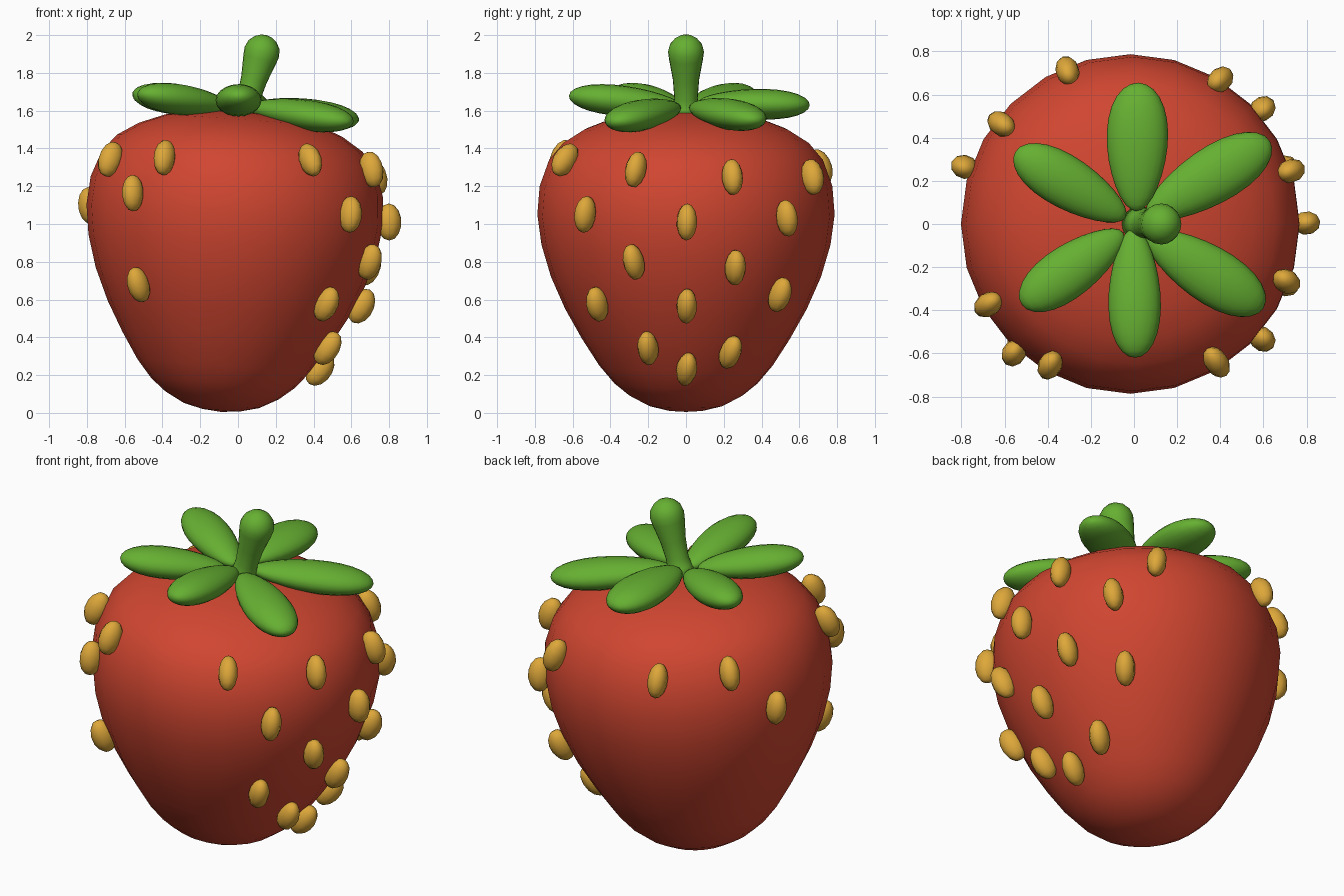
import bpy
import bmesh
import random
from math import cos, sin, radians, pi
from mathutils import Matrix, Vector
from mathutils.bvhtree import BVHTree

random.seed(4)
if "Cube" in bpy.data.objects:
    bpy.data.objects.remove(bpy.data.objects["Cube"], do_unlink=True)


def make_material(name, rgb):
    mat = bpy.data.materials.new(name)
    mat.use_nodes = True
    mat.diffuse_color = (*rgb, 1)
    bsdf = mat.node_tree.nodes["Principled BSDF"]
    bsdf.inputs["Base Color"].default_value = (*rgb, 1)
    bsdf.inputs["Roughness"].default_value = 0.6
    return mat


RED = make_material("berry red", (0.63, 0.061, 0.03))
GREEN = make_material("leaf green", (0.133, 0.434, 0.032))
GOLD = make_material("seed gold", (0.73, 0.39, 0.042))


def finish(bm, name, mat):
    """Turn a bmesh into a smooth-shaded object of one colour."""
    bmesh.ops.recalc_face_normals(bm, faces=bm.faces)
    for face in bm.faces:
        face.smooth = True
    mesh = bpy.data.meshes.new(name)
    bm.to_mesh(mesh)
    mesh.materials.append(mat)
    obj = bpy.data.objects.new(name, mesh)
    bpy.context.collection.objects.link(obj)
    return obj


def lathe(profile, sides, matrix):
    """Spin a (radius, height) profile about z, then place it."""
    bm = bmesh.new()
    verts = [bm.verts.new((r, 0, z)) for r, z in profile]
    edges = [bm.edges.new(pair) for pair in zip(verts, verts[1:])]
    bmesh.ops.spin(bm, geom=verts + edges, cent=(0, 0, 0), axis=(0, 0, 1),
                   angle=2 * pi, steps=sides)
    bmesh.ops.remove_doubles(bm, verts=bm.verts, dist=0.0005)
    bmesh.ops.recalc_face_normals(bm, faces=bm.faces)
    bmesh.ops.transform(bm, matrix=matrix, verts=bm.verts)
    return bm


def frame(origin, x, y, z):
    """Matrix whose columns are the given axes."""
    return Matrix.Translation(origin) @ Matrix((x, y, z)).transposed().to_4x4()


# Berry body, leaning slightly to one side
body_profile = [(0, 0.003), (0.1, 0.012), (0.2, 0.037), (0.3, 0.09), (0.38, 0.155),
                (0.46, 0.25), (0.55, 0.39), (0.64, 0.55), (0.715, 0.72),
                (0.765, 0.89), (0.787, 1.05), (0.775, 1.2), (0.725, 1.34),
                (0.65, 1.43), (0.54, 1.5), (0.4, 1.555), (0.2, 1.59), (0, 1.6)]
lean = (Matrix.Translation((-0.022, 0, 0.98)) @ Matrix.Rotation(radians(4), 4, "Y")
        @ Matrix.Translation((0, 0, -0.98)))
body = lathe(body_profile, 24, lean)
surface = BVHTree.FromBMesh(body)
finish(body, "berry_body", RED)
body.free()

# Seeds: (direction in degrees, height), set on the surface along its slope
seeds = [(-58, 1.32), (-20, 1.28), (18, 1.24), (58, 1.24), (-41, 1.05), (0, 1.01),
         (41, 1.03), (-21, 0.81), (20, 0.78), (-44, 0.59), (0, 0.58), (45, 0.64),
         (-22, 0.36), (27, 0.34), (0, 0.25), (210, 1.33), (241, 1.34), (228, 1.16),
         (226, 0.69), (161, 1.1), (112, 1.29), (142, 1.32)]
for number, (angle, height) in enumerate(seeds, 1):
    way = Vector((cos(radians(angle)), sin(radians(angle)), 0))
    start = Vector((-0.022, 0, height))
    hit, normal, _, _ = surface.ray_cast(start + way * 2, -way)
    across = Vector((0, 0, 1)).cross(normal).normalized()
    along = normal.cross(across)
    bm = bmesh.new()
    bmesh.ops.create_uvsphere(bm, u_segments=10, v_segments=7, radius=1)
    place = (frame(hit + normal * 0.032, across, along, normal)
             @ Matrix.Rotation(random.uniform(-0.15, 0.15), 4, "Z")
             @ Matrix.Diagonal((0.055, 0.098, 0.066, 1))
             @ Matrix.Rotation(pi / 2, 4, "X"))
    bmesh.ops.transform(bm, matrix=place, verts=bm.verts)
    finish(bm, f"seed_{number}", GOLD)
    bm.free()

# Leaves: base point, tip point, half width
leaves = {
    "back": ((0.01, 0.06, 1.64), (0.02, 0.655, 1.63), 0.14),
    "back_left": ((0.06, 0.04, 1.62), (0.63, 0.385, 1.55), 0.13),
    "front_left": ((0.06, -0.05, 1.62), (0.6, -0.39, 1.54), 0.13),
    "front": ((0, -0.02, 1.62), (0.005, -0.62, 1.68), 0.12),
    "front_right": ((-0.05, -0.04, 1.62), (-0.52, -0.375, 1.69), 0.12),
    "back_right": ((-0.04, 0.03, 1.62), (-0.55, 0.335, 1.69), 0.12),
}
for name, (base, tip, width) in leaves.items():
    base, tip = Vector(base), Vector(tip)
    along = (tip - base).normalized()
    across = Vector((0, 0, 1)).cross(along).normalized()
    bm = bmesh.new()
    bmesh.ops.create_uvsphere(bm, u_segments=20, v_segments=14, radius=1,
                              matrix=Matrix.Rotation(pi / 2, 4, "Y"))
    for v in bm.verts:  # narrower toward the base
        v.co.y *= 1 + 0.18 * v.co.x
        v.co.z *= 1 + 0.18 * v.co.x
    place = (frame((base + tip) / 2, along, across, along.cross(across))
             @ Matrix.Diagonal(((tip - base).length / 2, width, 0.08, 1)))
    bmesh.ops.transform(bm, matrix=place, verts=bm.verts)
    finish(bm, f"leaf_{name}", GREEN)
    bm.free()

# Leaning stem with a rounded, thicker top
stem_profile = [(0, 0), (0.09, 0), (0.068, 0.05), (0.062, 0.1), (0.07, 0.2),
                (0.09, 0.31), (0.095, 0.35), (0.085, 0.39), (0.06, 0.42),
                (0.03, 0.437), (0, 0.442)]
stem = lathe(stem_profile, 20, Matrix.Translation((0.03, 0, 1.575))
             @ Matrix.Rotation(radians(16), 4, "Y"))
finish(stem, "stem", GREEN)
stem.free()
